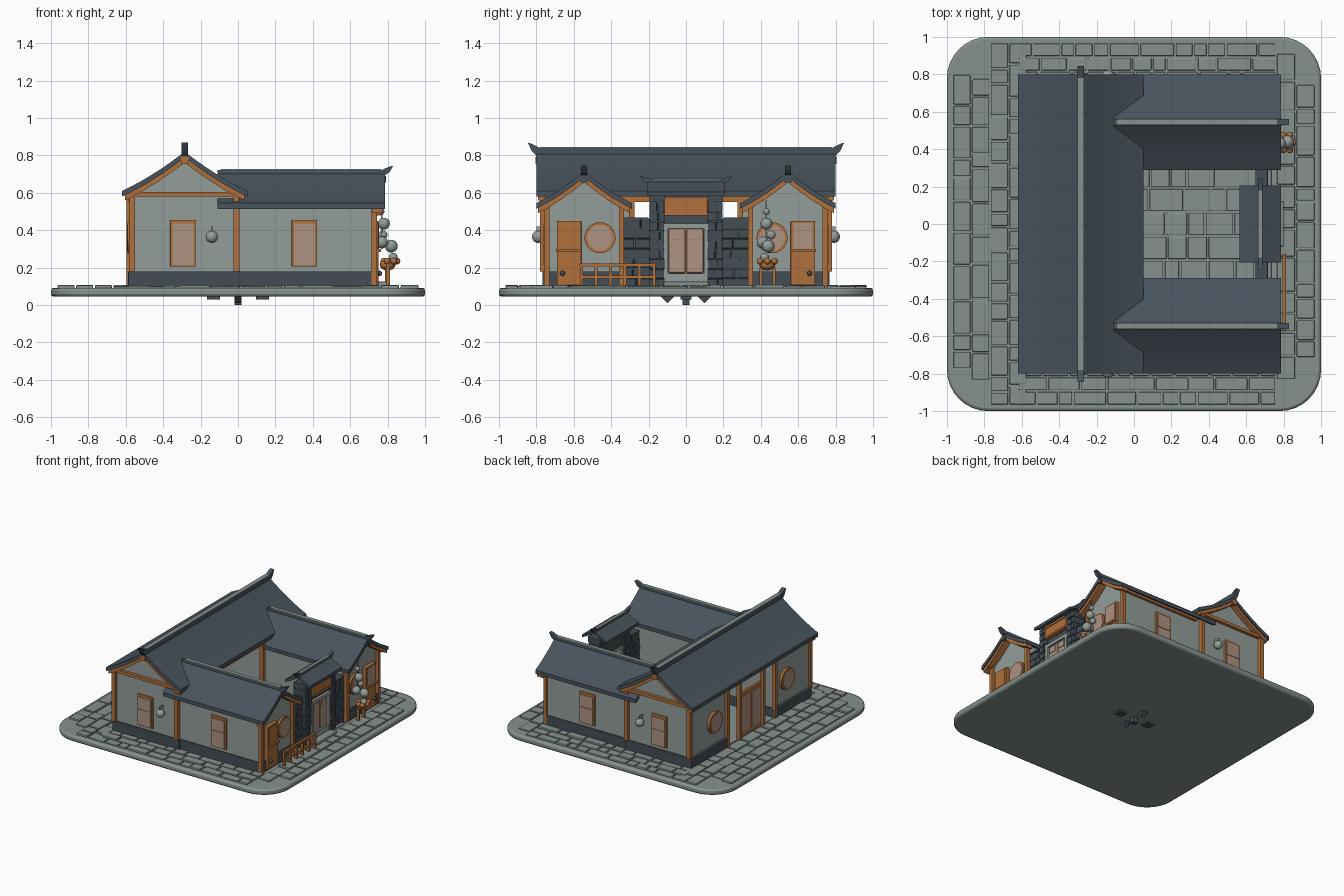
import bpy, bmesh, math, random
from mathutils import Vector, Matrix

if "Cube" in bpy.data.objects:
    bpy.data.objects.remove(bpy.data.objects["Cube"])
random.seed(4)

def mat(name, r, g, b):
    m = bpy.data.materials.new(name)
    m.diffuse_color = tuple((c / 255 / 12.92 if c < 11 else ((c / 255 + .055) / 1.055) ** 2.4) for c in (r, g, b)) + (1,)
    m.use_nodes = True
    m.node_tree.nodes["Principled BSDF"].inputs["Base Color"].default_value = m.diffuse_color
    return m
WALL = mat("plaster grey", 148, 158, 155)
PAVE = mat("paving grey", 134, 145, 141)
ROOF = mat("roof slate", 72, 83, 92)
BRICK = mat("dark brick", 68, 77, 84)
WOOD = mat("orange wood", 176, 112, 60)
TAN = mat("tan panel", 174, 147, 130)

def finish(bm, name, m, bevel=0, smooth=True):
    bmesh.ops.recalc_face_normals(bm, faces=bm.faces)
    me = bpy.data.meshes.new(name)
    bm.to_mesh(me)
    bm.free()
    ob = bpy.data.objects.new(name, me)
    bpy.context.collection.objects.link(ob)
    me.materials.append(m)
    if bevel:
        b = ob.modifiers.new("bevel", 'BEVEL')
        b.width, b.segments, b.limit_method, b.angle_limit = bevel, 2, 'ANGLE', math.radians(50)
    if smooth:
        bpy.ops.object.select_all(action='DESELECT')
        ob.select_set(True)
        bpy.context.view_layer.objects.active = ob
        bpy.ops.object.shade_smooth_by_angle(angle=math.radians(35))
    return ob

def add_box(bm, x0, x1, y0, y1, z0, z1):
    mx = Matrix.Translation(((x0 + x1) / 2, (y0 + y1) / 2, (z0 + z1) / 2)) @ Matrix.Diagonal((abs(x1 - x0), abs(y1 - y0), abs(z1 - z0), 1))
    bmesh.ops.create_cube(bm, size=1, matrix=mx)

def box(name, x0, x1, y0, y1, z0, z1, m, bevel=0):
    bm = bmesh.new()
    add_box(bm, x0, x1, y0, y1, z0, z1)
    return finish(bm, name, m, bevel, False)

def prism(name, pts, axis, a, b, m, bevel=0):
    """Extrude a 2D outline along an axis from a to b."""
    put = {'x': lambda p: (a, p[0], p[1]), 'y': lambda p: (p[0], a, p[1]), 'z': lambda p: (p[0], p[1], a)}[axis]
    bm = bmesh.new()
    f = bm.faces.new([bm.verts.new(put(p)) for p in pts])
    r = bmesh.ops.extrude_face_region(bm, geom=[f])
    d = Vector([b - a if k == axis else 0 for k in 'xyz'])
    bmesh.ops.translate(bm, vec=d, verts=[v for v in r['geom'] if isinstance(v, bmesh.types.BMVert)])
    return finish(bm, name, m, bevel)

def ball(name, c, r, m, sz=1):
    bm = bmesh.new()
    bmesh.ops.create_uvsphere(bm, u_segments=16, v_segments=10, radius=r, matrix=Matrix.Translation(c) @ Matrix.Diagonal((1, 1, sz, 1)))
    return finish(bm, name, m)

def disc(name, c, r, depth, m, r2=None):
    bm = bmesh.new()
    bmesh.ops.create_cone(bm, cap_ends=True, segments=28, radius1=r, radius2=r if r2 is None else r2, depth=depth,
                          matrix=Matrix.Translation(c) @ Matrix.Rotation(math.pi / 2, 4, 'Y'))
    return finish(bm, name, m)

# Curved roof: height falls concavely from the ridge to the eaves
def curve(c, half, eave, ridge, width, dz):
    out = []
    for i in range(-6, 7):
        d = width * i / 6
        t = 1 - abs(d) / half
        out.append((c + d, eave + (ridge - eave) * (.75 * t + .25 * t * t) + dz))
    return out

def roof(name, axis, c, half, eave, ridge, a, b, m=ROOF, dz=0, thick=.03, width=None):
    top = curve(c, half, eave, ridge, width or half, dz)
    return prism(name, top + [(u, z - thick) for u, z in reversed(top)], axis, a, b, m)

def ridge_cap(name, axis, c, z, a, b, w, h, lift, tips=(1, 1)):
    right = [(b, z), (b + .025, z + h * .6), (b + .045, z + h + lift), (b + .025, z + h + lift * .8), (b - .02, z + h)] if tips[1] else [(b, z), (b, z + h)]
    left = [(a + .02, z + h), (a - .025, z + h + lift * .8), (a - .045, z + h + lift), (a - .025, z + h * .6), (a, z)] if tips[0] else [(a, z + h), (a, z)]
    prism(name, right + left, 'x' if axis == 'y' else 'y', c - w / 2, c + w / 2, ROOF)
    q = (c - w / 2, c + w / 2)
    ab = (a + .02, b - .02)
    x, y = (q, ab) if axis == 'y' else (ab, q)
    box(name + "_light_top", *x, *y, z + h, z + h + .006, PAVE)

# Rounded ground slab and the small fittings beneath it
pts = []
for k, (sx, sy) in enumerate([(1, 1), (-1, 1), (-1, -1), (1, -1)]):
    for i in range(9):
        t = math.pi / 2 * (k + i / 8)
        pts.append((sx * .78 + .22 * math.cos(t), sy * .78 + .22 * math.sin(t)))
prism("ground_slab", pts, 'z', .045, .092, PAVE, .014)
box("underside_peg", -.02, .02, -.02, .02, 0, .05, BRICK)
for s in (-1, 1):
    prism("underside_wedge", [(s * .1 - .04, .05), (s * .1, .01), (s * .1 + .04, .05)], 'x', -.02, .02, BRICK)
    box("underside_plate", s * .13 - .035, s * .13 + .035, -.03, .03, .03, .05, BRICK)

# Paving stones, in rows along each side and in the courtyard
def stones(name, x0, x1, y0, y1, rows, along):
    bm = bmesh.new()
    u0, u1, v0, v1 = (x0, x1, y0, y1) if along == 'x' else (y0, y1, x0, x1)
    h = (v1 - v0) / rows
    for r in range(rows):
        u = u0
        while u < u1 - .02:
            e = min(u + random.uniform(.07, .19), u1)
            if u1 - e < .05:
                e = u1
            p = (u + .005, e - .005, v0 + r * h + .005, v0 + (r + 1) * h - .005)
            x = p[:2] if along == 'x' else p[2:]
            y = p[2:] if along == 'x' else p[:2]
            dx, dy = max(map(abs, x)) - .78, max(map(abs, y)) - .78
            if not (dx > 0 and dy > 0 and math.hypot(dx, dy) > .2):
                add_box(bm, *x, *y, .08, .102 + random.uniform(-.003, .006))
            u = e
    finish(bm, name, PAVE, .005, False)
for s in (-1, 1):
    stones("side_paving", -.62, .76, *sorted((s * .74, s * .97)), 3, 'x')
stones("back_paving", -.97, -.57, -.97, .97, 4, 'y')
stones("gate_paving", .76, .97, -.97, .97, 2, 'y')
stones("courtyard_paving", 0, .74, -.32, .32, 5, 'x')
box("hall_floor", -.58, 0, -.32, .32, .085, .11, PAVE)

# Main hall: two solid end rooms with an open passage between them
M = (-.285, .335, .61, .82)
for s in (-1, 1):
    ya, yb = sorted((s * .30, s * .755))
    prism("hall_room", curve(*M, .285, -.02) + [(0, .09), (-.57, .09)], 'y', ya, yb, WALL)
    pa, pb = sorted((s * .29, s * .768))
    box("hall_plinth", -.588, .012, pa, pb, .085, .18, BRICK, .006)
    y = s * .765
    for x in (-.568, -.008):
        box("hall_corner_post", x - .016, x + .016, y - .016, y + .016, .18, .6, WOOD)
    box("hall_gable_beam", -.59, .02, y - .014, y + .014, .58, .605, WOOD)
    ra, rb = sorted((s * .755, s * .79))
    roof("hall_rake_board", 'y', *M, ra, rb, WOOD, -.028, .03, .32)
    box("hall_peak_block", -.305, -.265, *sorted((s * .76, s * .805)), .755, .795, WOOD)
    disc("hall_back_window_frame", (-.575, s * .46, .36), .085, .03, WOOD)
    disc("hall_back_window_pane", (-.59, s * .46, .36), .068, .008, TAN)
    for yy in (.305, .15):
        box("passage_back_post", -.595, -.565, s * yy - .014, s * yy + .014, .1, .6, WOOD)
    box("courtyard_post", 0, .03, s * .29 - .015, s * .29 + .015, .1, .6, WOOD)
for x in (-.585, .0):
    box("passage_beam", x, x + .025, -.755, .755, .55, .585, WOOD)
box("passage_back_door", -.575, -.555, -.14, .14, .1, .46, WOOD)
for s in (-1, 1):
    box("passage_door_panel", -.58, -.574, s * .07 - .055, s * .07 + .055, .14, .43, TAN)
roof("hall_roof", 'y', *M, -.8, .8)
ridge_cap("hall_ridge", 'y', -.285, .80, -.8, .8, .035, .04, .028)

# Window plates on the long outer walls, with a wall lantern
def side_window(x, s, y):
    box("side_window_frame", x - .068, x + .068, s * (y - .01), s * (y + .014), .205, .455, WOOD, .004)
    box("side_window_pane", x - .056, x + .056, s * (y + .012), s * (y + .018), .215, .435, TAN)
    box("side_window_rail", x - .056, x + .056, s * (y + .012), s * (y + .022), .33, .34, TAN)

# Side wings with end gables facing the gate
for s in (-1, 1):
    W = (s * .545, .255, .545, .715)
    prism("wing_walls", curve(*W, .2, -.02) + [(s * .545 + .2, .09), (s * .545 - .2, .09)], 'x', -.02, .72, WALL)
    box("wing_plinth", -.02, .733, s * .332, s * .758, .085, .18, BRICK, .006)
    roof("wing_roof", 'x', *W, -.11, .785)
    roof("wing_rake_board", 'x', *W, .72, .775, WOOD, -.028, .03, .245)
    box("wing_peak_block", .74, .79, s * .545 - .018, s * .545 + .018, .655, .69, ROOF)
    ridge_cap("wing_ridge", 'x', s * .545, .695, -.11, .785, .032, .026, .024, (0, 1))
    box("wing_eave_beam", .04, .77, s * .74, s * .765, .515, .535, WOOD)
    for y in (.345, .745):
        box("wing_corner_post", .715, .742, s * y - .014, s * y + .014, .1, .54, WOOD)
    side_window(-.295, s, .755)
    side_window(.355, s, .745)
    ball("wall_lantern", (-.14, s * .79, .365), .033, WALL)
    box("wall_lantern_hook", -.145, -.135, s * .75, s * .8, .395, .42, WALL)
    # Wing end: round window and wooden door
    disc("round_window_frame", (.722, s * .46, .36), .083, .03, WOOD)
    disc("round_window_pane", (.738, s * .46, .36), .069, .008, TAN)
    box("wing_door", .71, .75, s * .56, s * .69, .105, .45, WOOD, .004)
    box("wing_door_pane", .749, .753, s * .575, s * .675, .3, .44, TAN if s > 0 else WOOD)
    box("wing_door_rail", .74, .765, s * .555, s * .695, .285, .3, WOOD)
    ball("door_knob", (.757, s * .66, .17), .014, BRICK)

# Brick courses for the gate pillars and the low yard walls
def courses(name, x0, x1, y0, y1, z0, z1, n):
    bm = bmesh.new()
    h = (z1 - z0) / n
    for i in range(n):
        j = random.uniform(0, .007)
        mid = y0 + (y1 - y0) * random.uniform(.3, .7)
        for a, b in ((y0, mid - .002), (mid + .002, y1)):
            add_box(bm, x0 - j, x1 + j, a, b, z0 + i * h + .002, z0 + (i + 1) * h - .002)
    add_box(bm, x0 + .004, x1 - .004, y0 + .003, y1 - .003, z0, z1)
    finish(bm, name, BRICK, .004, False)
for s in (-1, 1):
    courses("gate_pillar", .635, .735, *sorted((s * .115, s * .195)), .09, .6, 10)
    courses("yard_wall", .655, .71, *sorted((s * .19, s * .34)), .09, .46, 7)
    box("yard_wall_cap", .65, .715, *sorted((s * .2, s * .335)), .458, .468, BRICK)
    box("gate_surround_side", .645, .745, *sorted((s * .095, s * .117)), .09, .43, WALL)
    box("gate_door_leaf", .69, .735, *sorted((s * .003, s * .095)), .17, .41, TAN, .01)
    box("gate_door_panel", .733, .74, *sorted((s * .015, s * .08)), .35, .4, TAN, .003)
box("gate_surround_top", .645, .745, -.117, .117, .41, .435, WALL)
box("gate_step", .64, .8, -.12, .12, .09, .125, PAVE, .006)
box("gate_sill", .65, .74, -.097, .097, .12, .17, WALL)
box("gate_lintel", .645, .725, -.12, .12, .433, .6, BRICK)
box("sign_board", .72, .755, -.118, .118, .48, .578, WOOD, .008)
for z in (.487, .57):
    box("sign_edge", .75, .762, -.118, .118, z - .008, z + .008, WOOD)
roof("gate_roof", 'y', .675, .11, .605, .665, -.205, .205, ROOF, 0, .022)
ridge_cap("gate_ridge", 'y', .675, .645, -.2, .2, .024, .026, .018)

# Wooden fence beside the gate
for z in (.215, .15):
    box("fence_rail", .795, .812, -.57, -.16, z - .008, z + .008, WOOD)
for i in range(6):
    y = -.56 + i * .078
    box("fence_post", .793, .814, y - .008, y + .008, .09, .225, WOOD)

# Hanging lantern string and basket in front of the other wing
for x, y, z, r in [(.765, .43, .5, .018), (.78, .43, .435, .032), (.77, .41, .335, .032), (.82, .44, .315, .034),
                   (.775, .455, .375, .024), (.83, .42, .255, .024)]:
    ball("hanging_lantern", (x, y, z), r, WALL)
box("lantern_cord", .765, .772, .425, .432, .3, .56, WALL)
ball("basket", (.8, .435, .215), .042, WOOD, .7)
for i in range(6):
    t = i * math.pi / 3
    ball("basket_rim", (.815 + .035 * math.cos(t), .435 + .045 * math.sin(t), .235), .018, WOOD)
for y in (.4, .47):
    box("basket_stand", .785, .805, y - .008, y + .008, .09, .2, WOOD)
